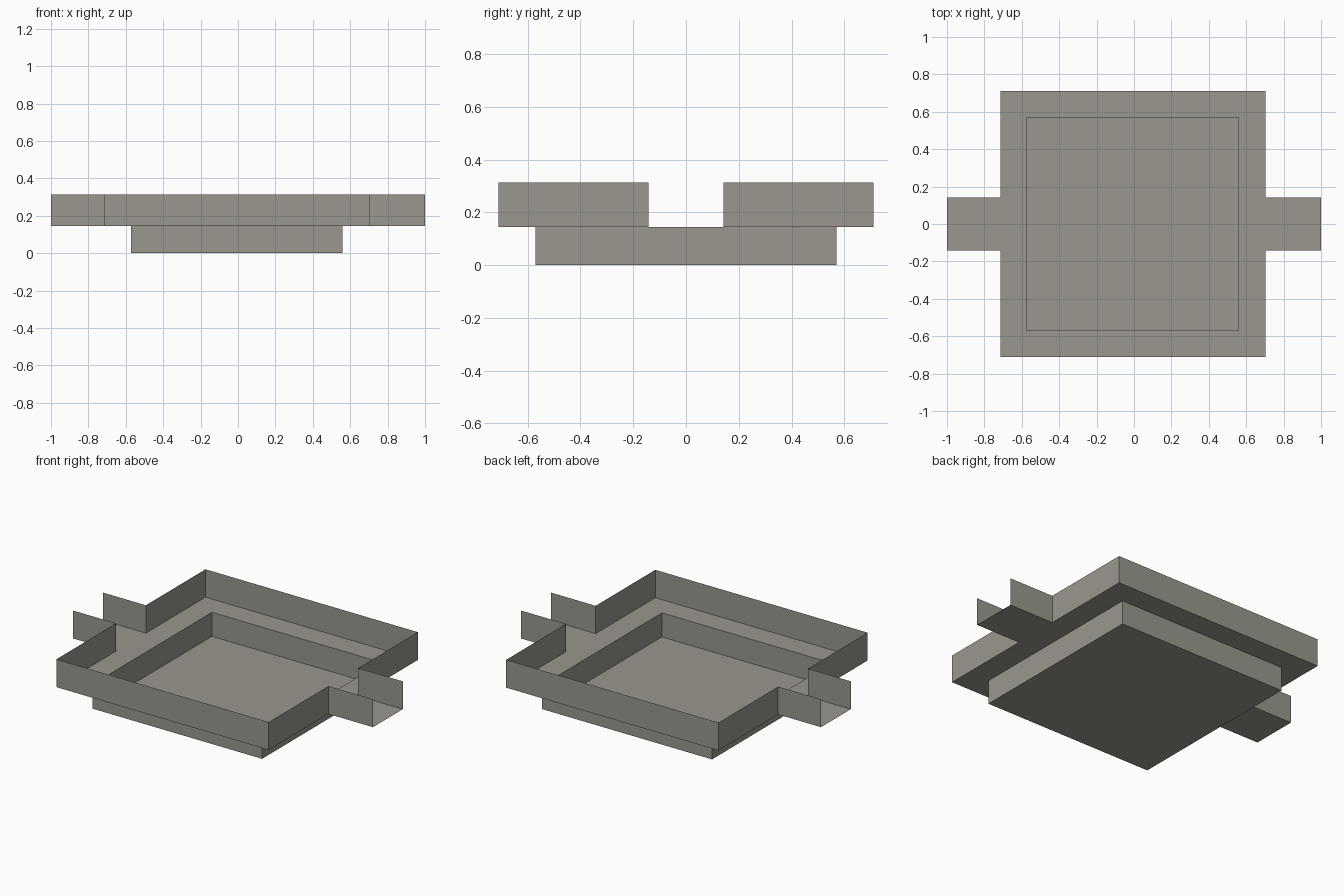
import bpy
import bmesh

if "Cube" in bpy.data.objects:
    bpy.data.objects.remove(bpy.data.objects["Cube"])

stone = bpy.data.materials.new("warm grey")
stone.diffuse_color = (0.32, 0.31, 0.27, 1)
stone.use_nodes = True
stone.node_tree.nodes["Principled BSDF"].inputs["Base Color"].default_value = stone.diffuse_color

# Key levels and plan positions
Z0, Z1, Z2 = 0.0, 0.145, 0.313
PX0, PX1, PY = -0.573, 0.56, 0.57      # sunken basin
LX0, LX1, LY = -0.714, 0.702, 0.71     # upper ledge
CX, CY = 1.0, 0.142                    # side channels


def make(name, quads):
    """Object of thin sheets from a list of quads."""
    bm = bmesh.new()
    for q in quads:
        bm.faces.new([bm.verts.new(p) for p in q])
    bmesh.ops.remove_doubles(bm, verts=bm.verts, dist=1e-5)
    me = bpy.data.meshes.new(name)
    bm.to_mesh(me)
    bm.free()
    me.materials.append(stone)
    ob = bpy.data.objects.new(name, me)
    bpy.context.collection.objects.link(ob)
    return ob


def flat(x0, x1, y0, y1, z):
    return [(x0, y0, z), (x1, y0, z), (x1, y1, z), (x0, y1, z)]


def walls(path, z0, z1):
    """Upright sheets along a plan path."""
    return [[(*a, z0), (*b, z0), (*b, z1), (*a, z1)]
            for a, b in zip(path, path[1:])]


# Sunken basin: floor and four walls
rim = [(PX0, -PY), (PX1, -PY), (PX1, PY), (PX0, PY), (PX0, -PY)]
make("basin_floor", [flat(PX0, PX1, -PY, PY, Z0)])
make("basin_walls", walls(rim, Z0, Z1))

# Ledge ring around the basin
outer = [(LX0, -LY), (LX1, -LY), (LX1, LY), (LX0, LY), (LX0, -LY)]
make("ledge", [[(*a, Z1), (*b, Z1), (*d, Z1), (*c, Z1)]
               for a, b, c, d in zip(outer, outer[1:], rim, rim[1:])])

# Open-ended channel floors
make("left_channel_floor", [flat(-CX, LX0, -CY, CY, Z1)])
make("right_channel_floor", [flat(LX1, CX, -CY, CY, Z1)])

# Upper walls, front and back, running out along the channels
for name, s in (("front_wall", -1), ("back_wall", 1)):
    path = [(-CX, CY * s), (LX0, CY * s), (LX0, LY * s),
            (LX1, LY * s), (LX1, CY * s), (CX, CY * s)]
    make(name, walls(path if s < 0 else path[::-1], Z1, Z2))
